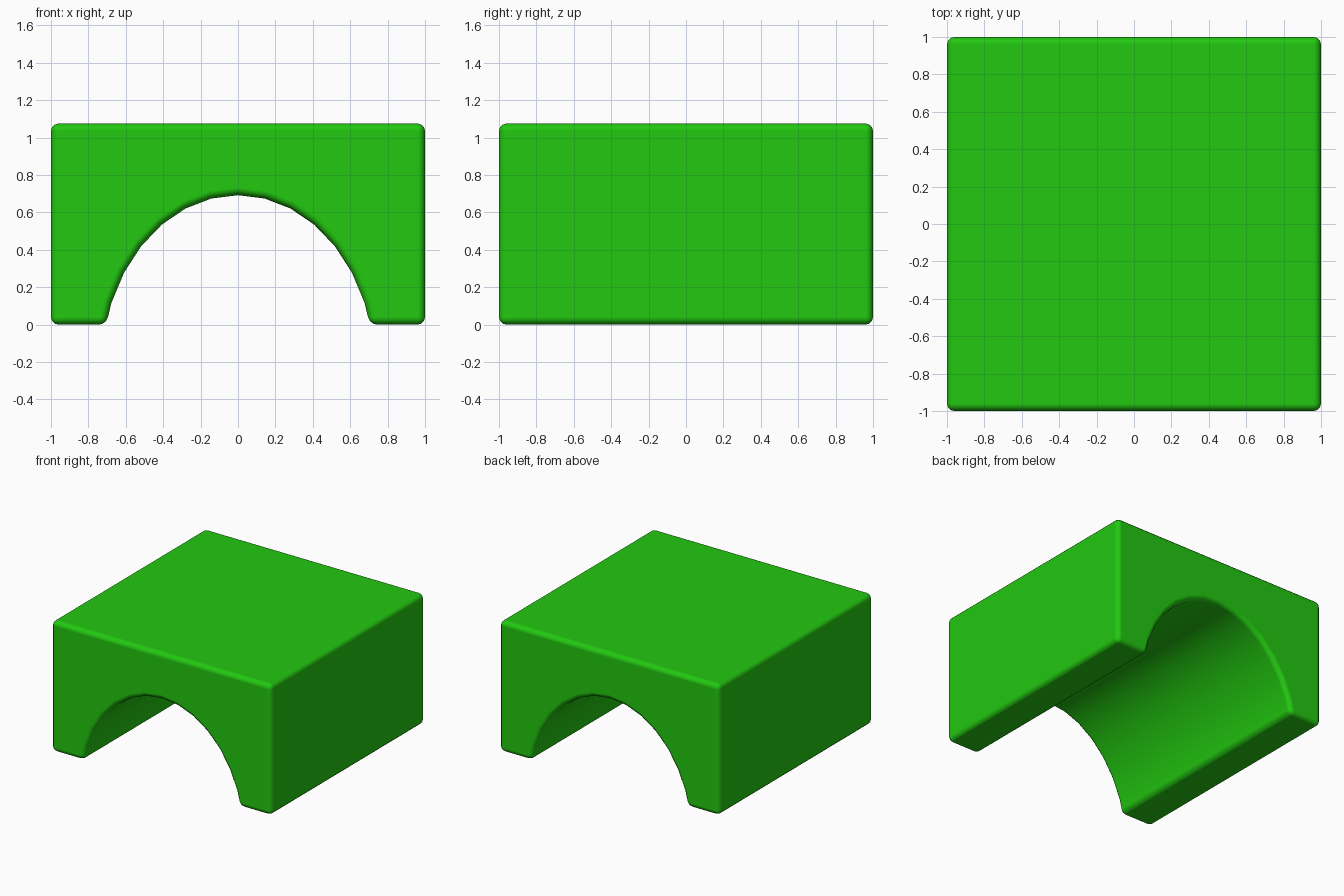
import bpy
import bmesh
from math import sin, cos, radians

if "Cube" in bpy.data.objects:
    bpy.data.objects.remove(bpy.data.objects["Cube"])

HEIGHT = 1.075

# Half profile of the arch: slightly tall ellipse in 11.25 degree steps
half = [(0.732 * sin(radians(11.25 * i)), -0.238 + 0.93 * cos(radians(11.25 * i)))
        for i in range(7)]
half.append((0.705, 0.0))
arch = [(-x, z) for x, z in reversed(half[1:])] + half
profile = arch + [(1, 0), (1, HEIGHT), (-1, HEIGHT), (-1, 0)]

# Arch block: front profile extruded along y
bm = bmesh.new()
face = bm.faces.new([bm.verts.new((x, -1, z)) for x, z in profile])
ext = bmesh.ops.extrude_face_region(bm, geom=[face])
bmesh.ops.translate(bm, vec=(0, 2, 0),
                    verts=[g for g in ext["geom"] if isinstance(g, bmesh.types.BMVert)])
bmesh.ops.recalc_face_normals(bm, faces=bm.faces[:])
mesh = bpy.data.meshes.new("arch_block")
bm.to_mesh(mesh)
bm.free()
block = bpy.data.objects.new("arch_block", mesh)
bpy.context.collection.objects.link(block)

# Soft rounded outer edges
bevel = block.modifiers.new("rounded_edges", 'BEVEL')
bevel.width = 0.04
bevel.segments = 3
bevel.limit_method = 'ANGLE'
bevel.angle_limit = radians(30)
bevel.harden_normals = True

# Smooth shading
bpy.context.view_layer.objects.active = block
block.select_set(True)
bpy.ops.object.shade_smooth()

# Green paint
green = bpy.data.materials.new("green")
green.diffuse_color = (0.016, 0.58, 0.005, 1)
green.use_nodes = True
green.node_tree.nodes["Principled BSDF"].inputs["Base Color"].default_value = green.diffuse_color
mesh.materials.append(green)
